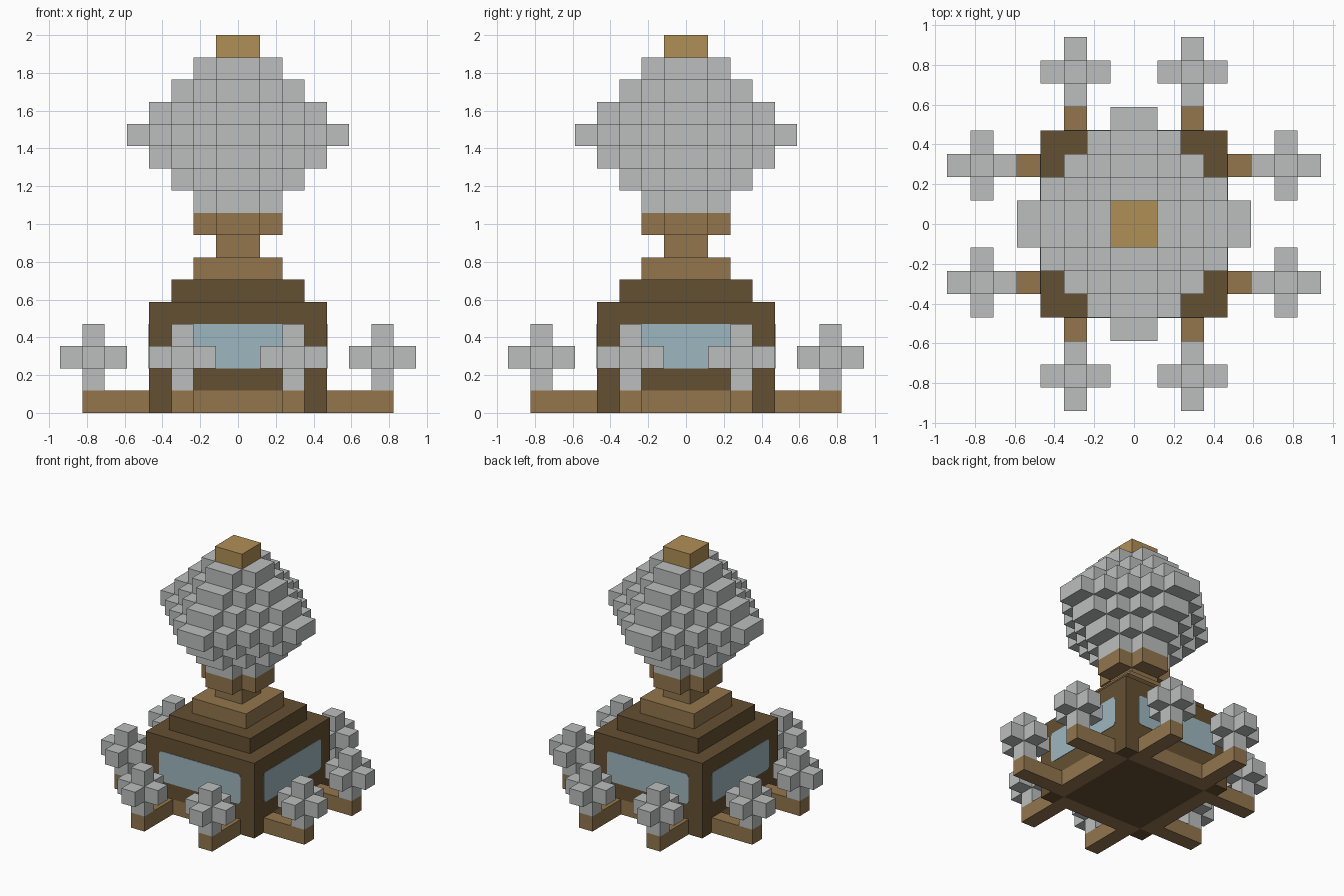
import bpy
import bmesh
import math
from mathutils import Matrix, Vector

U = 2 / 17  # size of one block

if "Cube" in bpy.data.objects:
    bpy.data.objects.remove(bpy.data.objects["Cube"], do_unlink=True)


def material(name, rgb):
    linear = [((c / 255 + 0.055) / 1.055) ** 2.4 for c in rgb] + [1.0]
    mat = bpy.data.materials.new(name)
    mat.diffuse_color = linear
    mat.use_nodes = True
    bsdf = mat.node_tree.nodes["Principled BSDF"]
    bsdf.inputs["Base Color"].default_value = linear
    bsdf.inputs["Roughness"].default_value = 0.9
    return mat


GREY = material("pale grey", (188, 191, 191))
BROWN = material("mid brown", (147, 118, 77))
DARK = material("dark brown", (101, 80, 50))
TAN = material("golden tan", (176, 143, 86))
GLASS = material("window blue", (158, 183, 191))


def finish(name, bm, mat, turn=0):
    bm.transform(Matrix.Rotation(turn * math.pi / 2, 4, "Z") @ Matrix.Scale(U, 4))
    mesh = bpy.data.meshes.new(name)
    bm.to_mesh(mesh)
    bm.free()
    mesh.materials.append(mat)
    obj = bpy.data.objects.new(name, mesh)
    bpy.context.collection.objects.link(obj)
    return obj


def box(name, low, high, mat, turn=0):
    """Box between two corners, in blocks, turned by quarter turns about z."""
    bm = bmesh.new()
    bmesh.ops.create_cube(bm, size=1)
    low, high = Vector(low), Vector(high)
    for v in bm.verts:
        v.co = (low + high) / 2 + v.co * (high - low)
    return finish(name, bm, mat, turn)


def slab(name, half, z0, z1, mat):
    return box(name, (-half, -half, z0), (half, half, z1), mat)


def blocks(name, cells, mat, turn=0):
    """Outer skin of a set of unit blocks."""
    bm = bmesh.new()
    cells = set(cells)
    for cell in cells:
        for axis in range(3):
            for side in (0, 1):
                near = list(cell)
                near[axis] += 2 * side - 1
                if tuple(near) in cells:
                    continue
                quad = []
                for a, b in ((0, 0), (1, 0), (1, 1), (0, 1)):
                    p = list(cell)
                    p[axis] += side
                    p[(axis + 1) % 3] += a
                    p[(axis + 2) % 3] += b
                    quad.append(bm.verts.new(p))
                bm.faces.new(quad if side else quad[::-1])
    bmesh.ops.remove_doubles(bm, verts=bm.verts[:], dist=0.001)
    return finish(name, bm, mat, turn)


def ring(i):
    """Distance of a block from the centre line."""
    return i if i >= 0 else -1 - i


def diamond(size, z):
    span = range(-size - 1, size + 1)
    return [(x, y, z) for x in span for y in span if ring(x) + ring(y) <= size]


# Stepped base
slab("base_body", 4, 1, 5, DARK)
slab("base_floor", 3, 0, 1, DARK)
slab("roof_step", 3, 5, 6, DARK)

# Pedestal and neck
slab("pedestal", 2, 6, 7, BROWN)
slab("neck", 1, 7, 8, BROWN)
blocks("collar", diamond(1, 8), BROWN)

# Stepped ball and its cap
blocks("ball", [c for z in range(9, 16) for c in diamond(4 - abs(z - 12), z)], GREY)
slab("cap", 1, 16, 17, TAN)

# Four equal sides
for turn, side in enumerate(("front", "left", "back", "right")):
    box(side + "_corner_post", (3, -4, 0), (4, -3, 1), DARK, turn)
    box(side + "_sill", (-3, -4, 0), (3, -3, 1), BROWN, turn)

    # Window plate with rounded corners
    bm = bmesh.new()
    bmesh.ops.create_cube(bm, size=1)
    for v in bm.verts:
        v.co = Vector((v.co.x * 6, -4 + v.co.y * 0.06, 3 + v.co.z * 2))
    corners = [e for e in bm.edges if abs(e.verts[0].co.y - e.verts[1].co.y) > 0.01]
    bmesh.ops.bevel(bm, geom=corners, offset=0.22, segments=3, profile=0.5,
                    affect="EDGES")
    finish(side + "_window", bm, GLASS, turn)

    # Pair of bushes on low beams
    for x, label in ((-3, "_first"), (2, "_second")):
        box(side + label + "_beam", (x, -7, 0), (x + 1, -4, 1), BROWN, turn)
        middle = (x, -7, 2)
        bush = [middle]
        for axis in range(3):
            for step in (-1, 1):
                cell = list(middle)
                cell[axis] += step
                bush.append(tuple(cell))
        blocks(side + label + "_bush", bush, GREY, turn)
